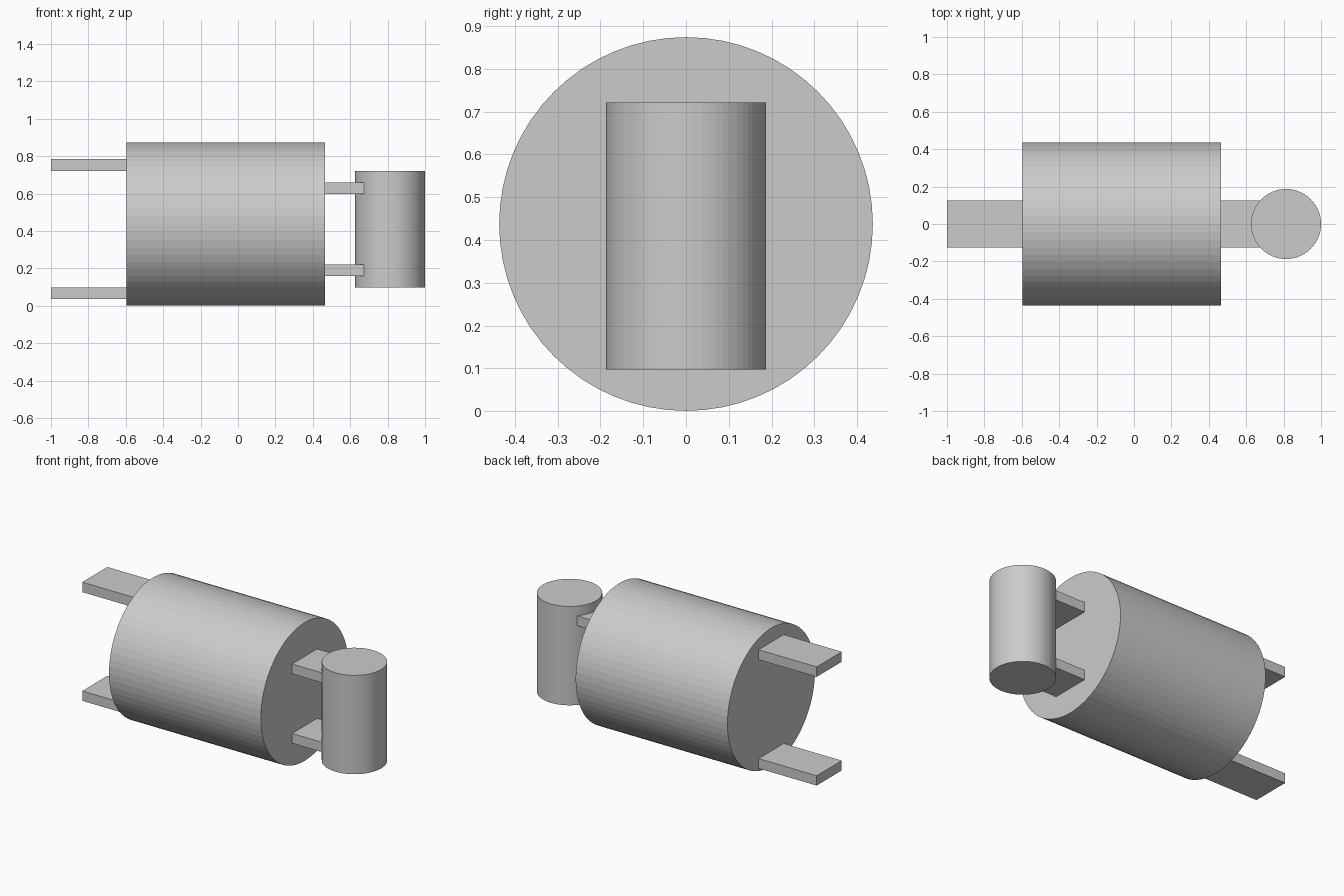
import bpy
from math import pi

if "Cube" in bpy.data.objects:
    bpy.data.objects.remove(bpy.data.objects["Cube"])


def cylinder(name, radius, length, location, rotation=(0, 0, 0)):
    bpy.ops.mesh.primitive_cylinder_add(vertices=64, radius=radius, depth=length,
                                        location=location, rotation=rotation)
    bpy.context.object.name = name


def plate(name, x0, x1, z0, z1, width=0.25):
    bpy.ops.mesh.primitive_cube_add(size=1, location=((x0 + x1) / 2, 0, (z0 + z1) / 2))
    ob = bpy.context.object
    ob.name = name
    ob.scale = (x1 - x0, width, z1 - z0)
    bpy.ops.object.transform_apply(location=False, rotation=False, scale=True)


# Large horizontal drum and small upright drum
cylinder("main_drum", 0.4365, 1.06, (-0.065, 0, 0.4375), (0, pi / 2, 0))
cylinder("upright_drum", 0.187, 0.624, (0.813, 0, 0.409))

# Outer mounting plates on the left end
plate("upper_mount_plate", -1.0, -0.58, 0.722, 0.785)
plate("lower_mount_plate", -1.0, -0.58, 0.036, 0.098)

# Plates joining the two drums
plate("upper_link_plate", 0.45, 0.69, 0.598, 0.66)
plate("lower_link_plate", 0.45, 0.69, 0.16, 0.222)
